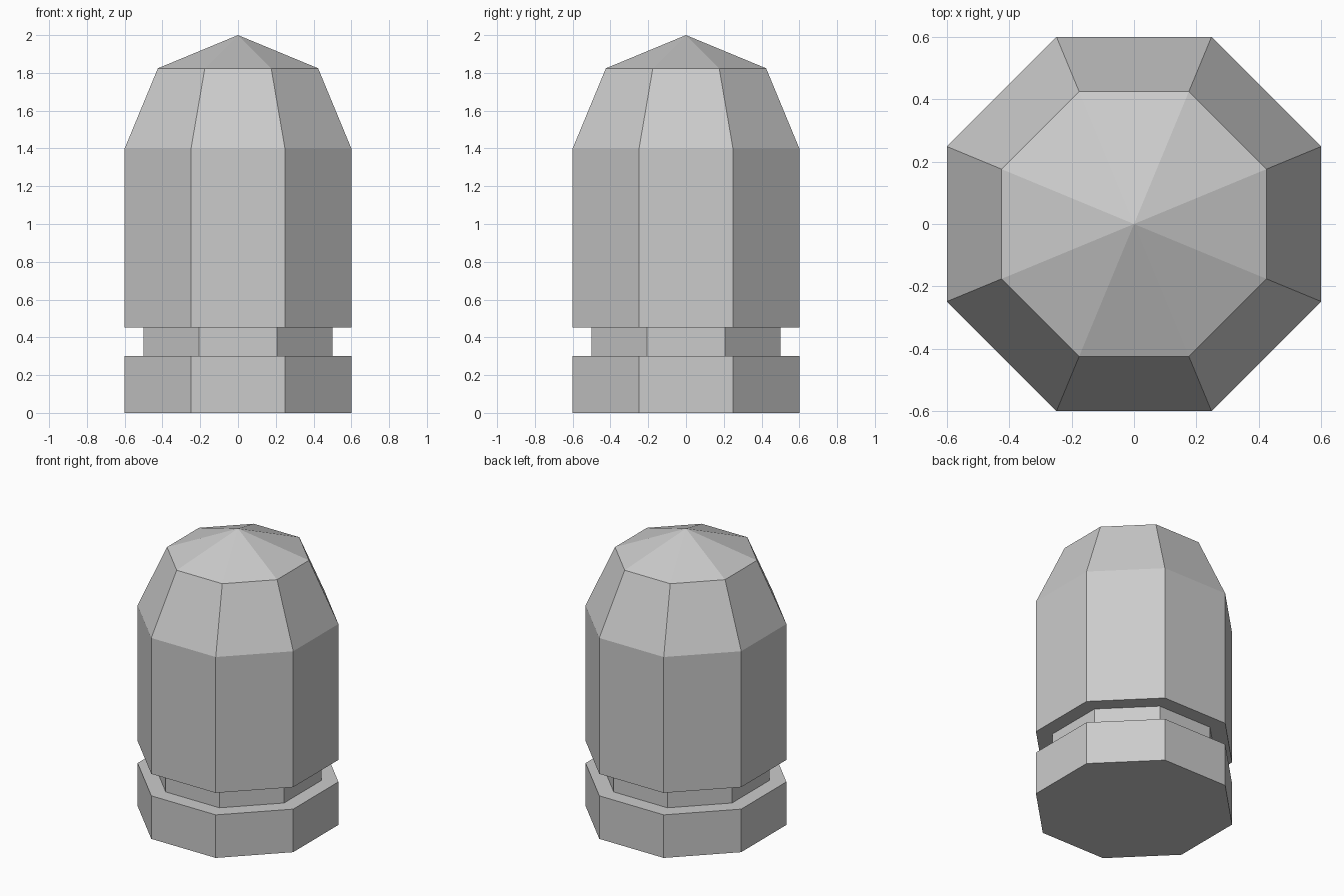
import bpy, bmesh
from math import cos, sin, pi

cube = bpy.data.objects.get("Cube")
if cube:
    bpy.data.objects.remove(cube, do_unlink=True)

SIDES = 8
HALF = 0.6      # half width across the flats
NECK = 0.5
SHOULDER = 1.4  # height where the dome starts

grey = bpy.data.materials.new("light_grey")
color = (0.6, 0.6, 0.6, 1)
grey.diffuse_color = color
grey.use_nodes = True
grey.node_tree.nodes["Principled BSDF"].inputs["Base Color"].default_value = color


def lathe(name, profile, apex):
    """Turn (half width, height) pairs into a closed octagonal solid with a pointed top."""
    bm = bmesh.new()
    rings = []
    for half, z in profile:
        r = half / cos(pi / SIDES)
        angles = [(i + 0.5) * 2 * pi / SIDES for i in range(SIDES)]
        rings.append([bm.verts.new((r * cos(a), r * sin(a), z)) for a in angles])
    bm.faces.new(rings[0][::-1])
    tip = bm.verts.new((0, 0, apex))
    for i in range(SIDES):
        j = (i + 1) % SIDES
        for low, high in zip(rings, rings[1:]):
            bm.faces.new((low[i], low[j], high[j], high[i]))
        bm.faces.new((rings[-1][i], rings[-1][j], tip))
    bmesh.ops.recalc_face_normals(bm, faces=bm.faces)
    mesh = bpy.data.meshes.new(name)
    bm.to_mesh(mesh)
    bm.free()
    mesh.materials.append(grey)
    obj = bpy.data.objects.new(name, mesh)
    bpy.context.collection.objects.link(obj)
    return obj


# Base, recessed neck, straight body and two-step dome
dome = HALF * sin(pi / 4)
lathe("grooved_bollard", [
    (HALF, 0), (HALF, 0.3),
    (NECK, 0.3), (NECK, 0.453),
    (HALF, 0.453), (HALF, SHOULDER),
    (dome, SHOULDER + dome),
], SHOULDER + HALF)
